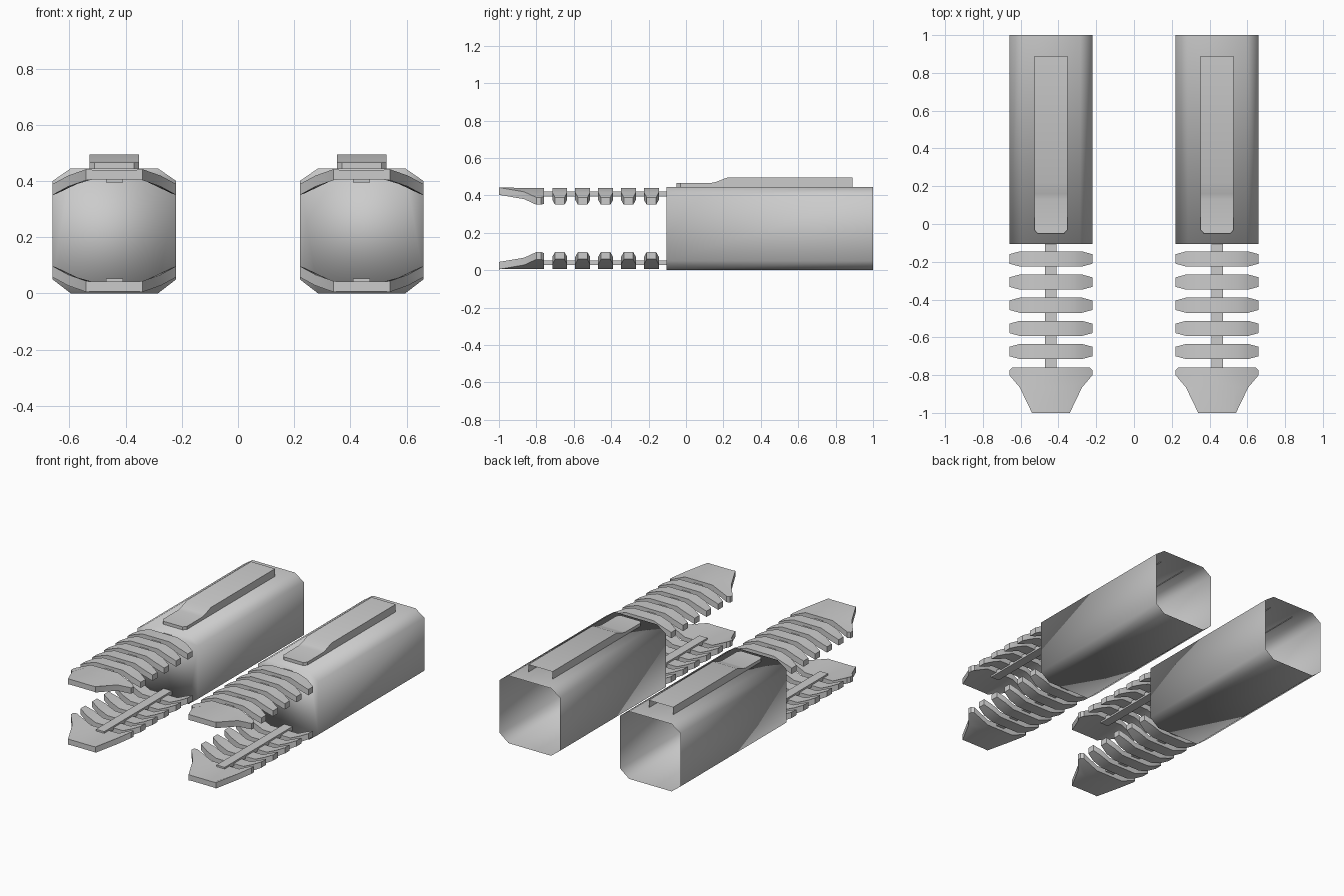
import bpy, bmesh, math

if "Cube" in bpy.data.objects:
    bpy.data.objects.remove(bpy.data.objects["Cube"])

CX = 0.44      # centre of the right-hand unit
MID = 0.2235   # half height, mirror plane of the ribs


def loft(bm, rings, closed=True, cap_start=True, cap_end=True):
    """Skin a list of point rings that have equal counts."""
    vs = [[bm.verts.new(p) for p in r] for r in rings]
    n = len(vs[0])
    for a, b in zip(vs, vs[1:]):
        for i in range(n if closed else n - 1):
            j = (i + 1) % n
            bm.faces.new((a[i], a[j], b[j], b[i]))
    if cap_start:
        bm.faces.new(vs[0])
    if cap_end:
        bm.faces.new(vs[-1])


def finish(bm, name, z=0.0, mirror_z=False, smooth=True, angle=None):
    """Turn the mesh into an object mirrored to the other unit."""
    bmesh.ops.recalc_face_normals(bm, faces=bm.faces)
    me = bpy.data.meshes.new(name)
    bm.to_mesh(me)
    bm.free()
    ob = bpy.data.objects.new(name, me)
    bpy.context.collection.objects.link(ob)
    ob.location.z = z
    for p in me.polygons:
        p.use_smooth = smooth
    if angle:
        bpy.context.view_layer.objects.active = ob
        ob.select_set(True)
        bpy.ops.object.shade_smooth_by_angle(angle=math.radians(angle))
        ob.select_set(False)
    m = ob.modifiers.new("mirror", 'MIRROR')
    m.use_axis = (True, False, mirror_z)
    m.use_mirror_merge = False
    return ob


# Body: chamfered tube, closed in front, open behind
outline = [(-.22, .05), (-.155, 0), (.155, 0), (.22, .05),
           (.22, .40), (.155, .445), (-.155, .445), (-.22, .40)]
bm = bmesh.new()
loft(bm, [[(CX + x, y, z) for x, z in outline] for y in (-.105, 1.0)], cap_end=False)
finish(bm, "body_shell")

# Rail on top of the body: hollow, open behind and below
bm = bmesh.new()
stations = [(-.05, .07, .465), (-.03, .088, .465), (.13, .466), (.16, .472),
            (.22, .495), (.89, .495)]
rings = []
for s in stations:
    y, hw, top = s if len(s) == 3 else (s[0], .088, s[1])
    if y > .2:
        hw = .088
    if len(s) == 2:
        top = s[1]
    rings.append([(CX - hw, y, .44), (CX - hw, y, top),
                  (CX + hw, y, top), (CX + hw, y, .44)])
loft(bm, rings, closed=False, cap_end=False)
finish(bm, "top_rail", angle=30)

# Ribs: bent bars, narrower at both ends (x, z top, z bottom, half depth)
half = [(.10, .44, .405, .04), (.165, .417, .376, .04), (.22, .388, .35, .025)]
profile = [(-x, t, b, d) for x, t, b, d in reversed(half)] + half
bm = bmesh.new()
for i in range(5):
    yc = -.185 - i * .1225
    loft(bm, [[(CX + x, yc - d, b - MID), (CX + x, yc + d, b - MID),
               (CX + x, yc + d, t - MID), (CX + x, yc - d, t - MID)]
              for x, t, b, d in profile])
finish(bm, "ribs", MID, True, angle=40)

# Front jaws: bent plate tapering to a flat tip (y, half width, end drop)
bm = bmesh.new()
rings = []
for y, hw, drop in [(-.76, .205, .05), (-.775, .22, .055), (-.80, .22, .055),
                    (-.865, .165, .025), (-1.0, .10, .002)]:
    f = .10 if hw > .11 else .08
    ring = [(-hw, .444 - drop), (-f, .44), (f, .44), (hw, .444 - drop),
            (hw, .405 - drop), (f, .405), (-f, .405), (-hw, .405 - drop)]
    rings.append([(CX + x, y, z - MID) for x, z in ring])
loft(bm, rings)
finish(bm, "jaws", MID, True, angle=40)

# Spines joining the ribs to the body
bm = bmesh.new()
loft(bm, [[(CX + x, y, z - MID) for x, z in
           [(-.03, .394), (.03, .394), (.03, .42), (-.03, .42)]]
          for y in (-.10, -.81)])
finish(bm, "spines", MID, True, smooth=False)
